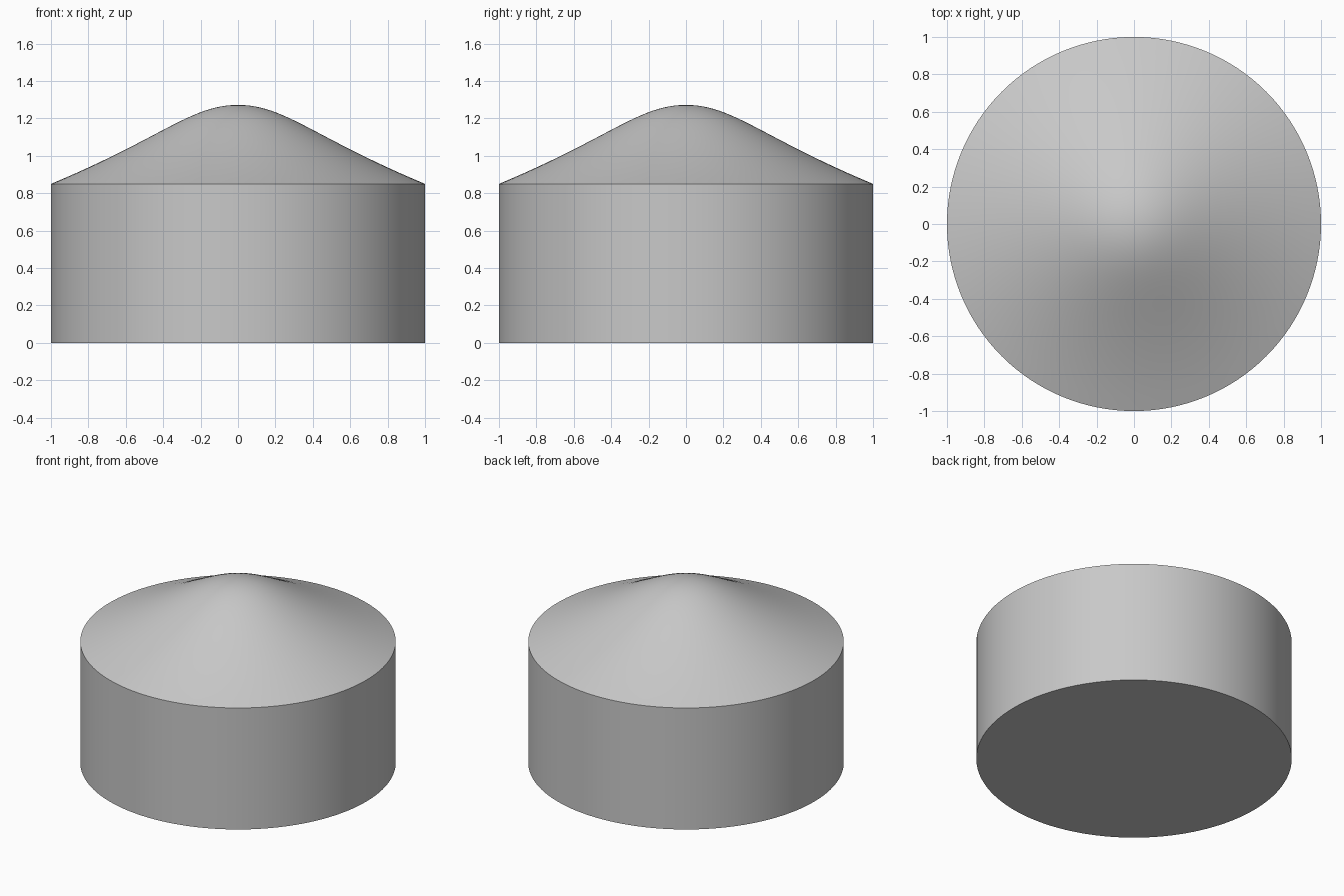
import bpy, bmesh, math
from mathutils import Vector, geometry

if "Cube" in bpy.data.objects:
    bpy.data.objects.remove(bpy.data.objects["Cube"])

SEGMENTS = 128
WALL_TOP = 0.85
PEAK = 1.272

grey = bpy.data.materials.new("light grey")
grey.diffuse_color = (0.58, 0.58, 0.58, 1)
grey.use_nodes = True
grey.node_tree.nodes["Principled BSDF"].inputs["Base Color"].default_value = grey.diffuse_color

# Roof curve from the rounded peak down to the rim
roof = geometry.interpolate_bezier(
    Vector((0, 0, PEAK)), Vector((0.25, 0, PEAK)),
    Vector((0.40, 0, 1.10)), Vector((1, 0, WALL_TOP)), 25)

# Half profile: base centre, base edge, wall top, roof to peak
profile = [Vector((0, 0, 0)), Vector((1, 0, 0))] + list(reversed(roof))

# Spin the profile into one closed body
bm = bmesh.new()
verts = [bm.verts.new(p) for p in profile]
edges = [bm.edges.new(pair) for pair in zip(verts, verts[1:])]
bmesh.ops.spin(bm, geom=verts + edges, cent=(0, 0, 0), axis=(0, 0, 1),
               angle=math.tau, steps=SEGMENTS, use_merge=False)
bmesh.ops.remove_doubles(bm, verts=bm.verts, dist=1e-4)
bmesh.ops.recalc_face_normals(bm, faces=bm.faces)

mesh = bpy.data.meshes.new("domed_drum")
bm.to_mesh(mesh)
bm.free()
mesh.materials.append(grey)
drum = bpy.data.objects.new("domed_drum", mesh)
bpy.context.collection.objects.link(drum)

# Smooth wall and roof with crisp rims
bpy.context.view_layer.objects.active = drum
drum.select_set(True)
bpy.ops.object.shade_smooth_by_angle(angle=math.radians(30))
